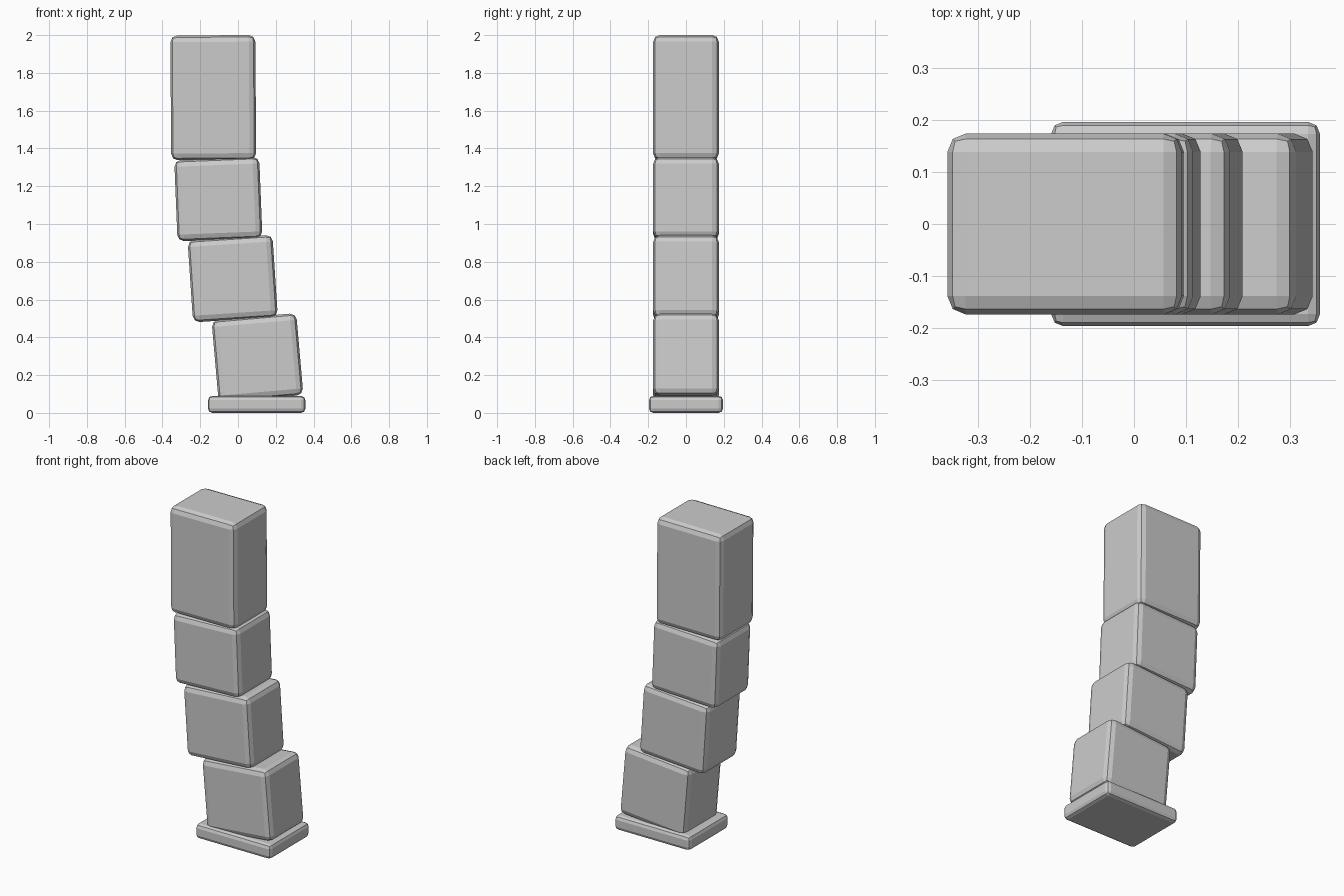
import bpy
from math import radians

if "Cube" in bpy.data.objects:
    bpy.data.objects.remove(bpy.data.objects["Cube"])


def rounded_block(name, size, center, tilt, radius):
    """Box with two-step rounded edges, tilted in the x-z plane."""
    bpy.ops.mesh.primitive_cube_add(size=1)
    ob = bpy.context.object
    ob.name = name
    ob.scale = size
    bpy.ops.object.transform_apply(location=False, rotation=False, scale=True)
    bev = ob.modifiers.new("round_edges", 'BEVEL')
    bev.width = radius
    bev.segments = 2
    bev.limit_method = 'NONE'
    ob.location = center
    ob.rotation_euler.y = radians(-tilt)
    return ob


# flat foot plate
rounded_block("base_plate", (0.516, 0.392, 0.09), (0.099, 0, 0.045), 0, 0.023)

# leaning stack: name, height, x, z, tilt in degrees
stack = [
    ("bottom_block", 0.435, 0.103, 0.292, 5),
    ("lower_middle_block", 0.435, -0.028, 0.711, 3.8),
    ("upper_middle_block", 0.43, -0.104, 1.132, 2.3),
    ("top_block", 0.66, -0.131, 1.669, 0.4),
]
for name, height, x, z, tilt in stack:
    rounded_block(name, (0.45, 0.347, height), (x, 0, z), tilt, 0.035)
